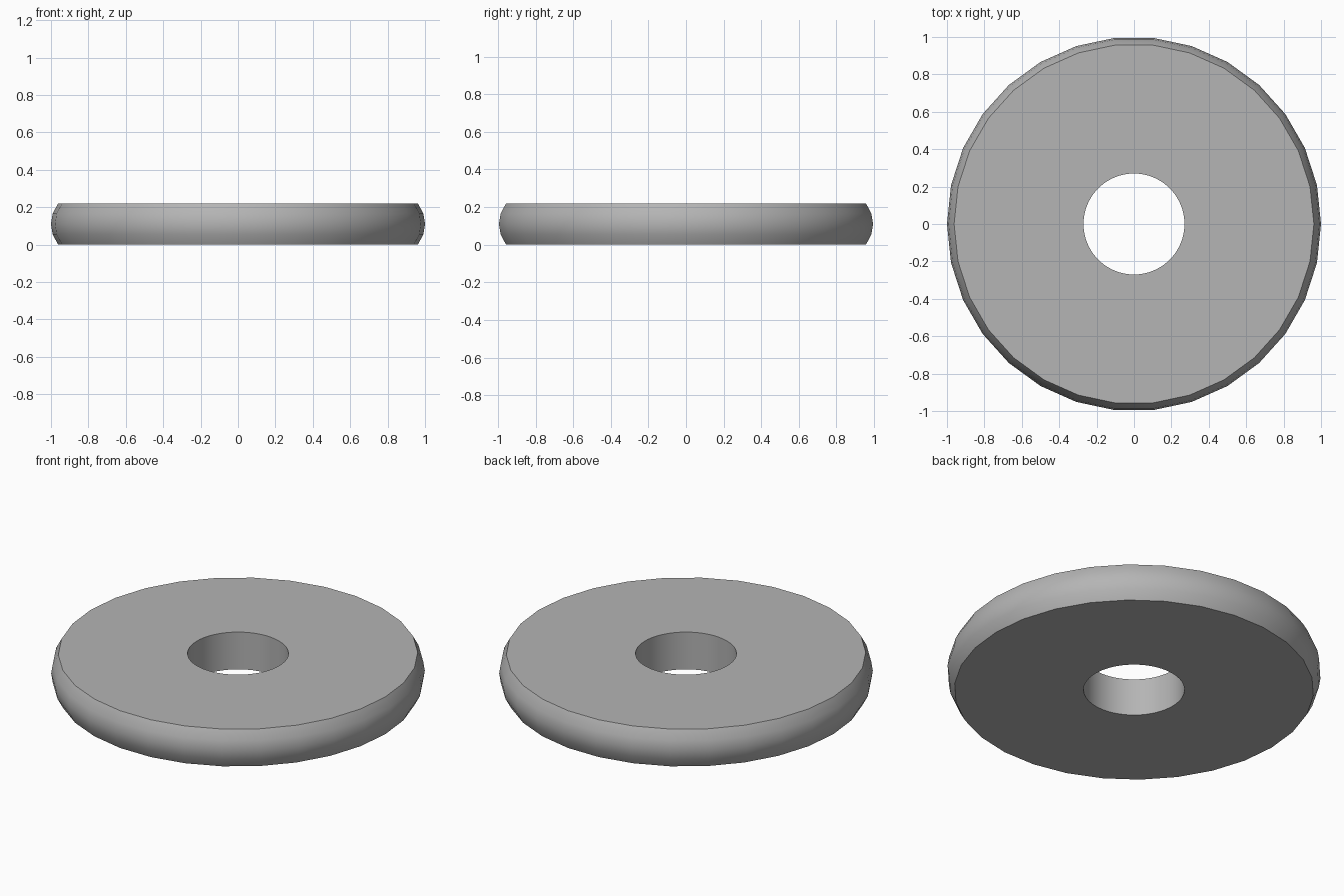
import bpy, bmesh
from math import sin, cos, pi, sqrt

if "Cube" in bpy.data.objects:
    bpy.data.objects.remove(bpy.data.objects["Cube"])

SIDES, HOLE_SIDES = 30, 60
HEIGHT, RIM_R, EDGE_R, HOLE_R = 0.22, 1.0, 0.962, 0.27
ARC_STEPS = 4

bm = bmesh.new()


def ring(radius, z, count):
    return [bm.verts.new((radius * cos(2 * pi * i / count),
                          radius * sin(2 * pi * i / count), z)) for i in range(count)]


def bridge(a, b):
    n = len(a)
    for i in range(n):
        j = (i + 1) % n
        bm.faces.new((a[i], a[j], b[j], b[i]))


# Bulging outer rim: a shallow circular arc swept around the axis
half, bulge = HEIGHT / 2, RIM_R - EDGE_R
arc_r = (half ** 2 + bulge ** 2) / (2 * bulge)
rings = []
for k in range(ARC_STEPS + 1):
    z = HEIGHT * k / ARC_STEPS
    r = RIM_R - arc_r + sqrt(arc_r ** 2 - (z - half) ** 2)
    rings.append(ring(r, z, SIDES))
for a, b in zip(rings, rings[1:]):
    bridge(a, b)

# Round centre hole
hole_low, hole_high = ring(HOLE_R, 0, HOLE_SIDES), ring(HOLE_R, HEIGHT, HOLE_SIDES)
bridge(hole_high, hole_low)

# Flat top and bottom between rim and hole
step = HOLE_SIDES // SIDES
for outer, inner in ((rings[-1], hole_high), (rings[0], hole_low)):
    for i in range(SIDES):
        j = (i + 1) % SIDES
        arc = [inner[(i * step + k) % HOLE_SIDES] for k in range(step, -1, -1)]
        bm.faces.new([outer[i], outer[j]] + arc)

bmesh.ops.recalc_face_normals(bm, faces=bm.faces)
mesh = bpy.data.meshes.new("ring_disc")
bm.to_mesh(mesh)
bm.free()
disc = bpy.data.objects.new("ring_disc", mesh)
bpy.context.collection.objects.link(disc)

# Mid-grey colour
grey = bpy.data.materials.new("mid_grey")
grey.diffuse_color = (0.46, 0.46, 0.46, 1)
grey.use_nodes = True
grey.node_tree.nodes["Principled BSDF"].inputs["Base Color"].default_value = grey.diffuse_color
mesh.materials.append(grey)

# Smooth rim and hole, crisp flat faces
bpy.context.view_layer.objects.active = disc
disc.select_set(True)
bpy.ops.object.shade_smooth_by_angle(angle=pi / 6)
